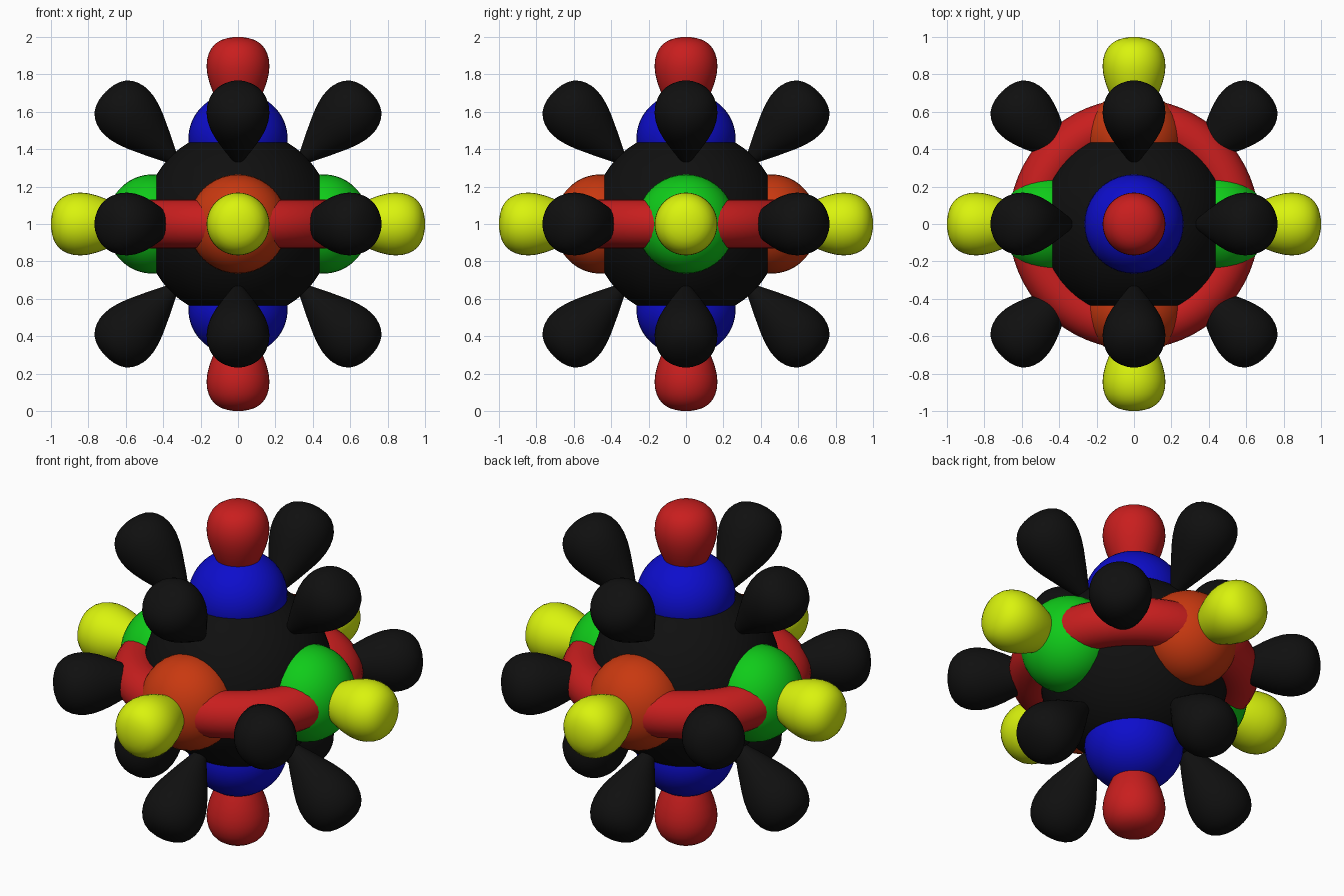
import bpy
from math import cos, sin, pi
from mathutils import Vector

if "Cube" in bpy.data.objects:
    bpy.data.objects.remove(bpy.data.objects["Cube"])

CENTRE = Vector((0, 0, 1))


def material(name, rgb):
    m = bpy.data.materials.new(name)
    m.diffuse_color = (*rgb, 1)
    m.use_nodes = True
    m.node_tree.nodes["Principled BSDF"].inputs["Base Color"].default_value = m.diffuse_color
    return m


RED = material("red", (0.58, 0.013, 0.013))
YELLOW = material("yellow", (0.7, 0.9, 0.004))
BLUE = material("blue", (0.004, 0.004, 0.6))
GREEN = material("green", (0.005, 0.6, 0.01))
ORANGE = material("orange", (0.58, 0.04, 0.005))
BLACK = material("black", (0.005, 0.005, 0.005))


def finish(obj, name, mat):
    obj.name = name
    obj.data.materials.append(mat)
    for p in obj.data.polygons:
        p.use_smooth = True


def lathe(name, profile, axis, mat, sides=40):
    """Turn (distance, radius) points about an axis leaving the centre."""
    verts = [(r * cos(2 * pi * i / sides), r * sin(2 * pi * i / sides), d)
             for d, r in profile[1:-1] for i in range(sides)]
    n = len(profile) - 2
    faces = [(k * sides + i, k * sides + (i + 1) % sides,
              (k + 1) * sides + (i + 1) % sides, (k + 1) * sides + i)
             for k in range(n - 1) for i in range(sides)]
    first, last = len(verts), len(verts) + 1
    verts += [(0, 0, profile[0][0]), (0, 0, profile[-1][0])]
    for i in range(sides):
        j = (i + 1) % sides
        faces.append((first, j, i))
        faces.append((last, (n - 1) * sides + i, (n - 1) * sides + j))
    mesh = bpy.data.meshes.new(name)
    mesh.from_pydata(verts, [], faces)
    obj = bpy.data.objects.new(name, mesh)
    bpy.context.collection.objects.link(obj)
    turn = Vector((0, 0, 1)).rotation_difference(Vector(axis).normalized())
    mesh.transform(turn.to_matrix().to_4x4())
    obj.location = CENTRE
    finish(obj, name, mat)


# slim teardrop and broad rounded lobe
teardrop = [(0.42, 0), (0.46, 0.015), (0.5, 0.036), (0.6, 0.086), (0.7, 0.132),
            (0.75, 0.151), (0.8, 0.164), (0.84, 0.168), (0.875, 0.166),
            (0.91, 0.157), (0.94, 0.142), (0.965, 0.12), (0.983, 0.091),
            (0.994, 0.057), (0.999, 0.025), (1.0, 0)]
broad = [(0.46 - 0.245 * cos(pi * k / 24), 0.265 * sin(pi * k / 24))
         for k in range(25)]

# core ball and equator ring
bpy.ops.mesh.primitive_uv_sphere_add(segments=48, ring_count=24, radius=0.51,
                                     location=CENTRE)
finish(bpy.context.object, "core_ball", BLACK)
bpy.ops.mesh.primitive_torus_add(major_radius=0.54, minor_radius=0.13,
                                 major_segments=64, minor_segments=24,
                                 location=CENTRE)
finish(bpy.context.object, "equator_ring", RED)

# lobes along the three axes
for s in (1, -1):
    for axis, label, inner, outer in (((s, 0, 0), "side", GREEN, YELLOW),
                                      ((0, s, 0), "depth", ORANGE, YELLOW),
                                      ((0, 0, s), "vertical", BLUE, RED)):
        lathe(label + "_broad_lobe", broad, axis, inner)
        lathe(label + "_tip_lobe", teardrop, axis, outer)

# twelve diagonal lobes
for a in (1, -1):
    for b in (1, -1):
        for axis in ((a, b, 0), (a, 0, b), (0, a, b)):
            lathe("diagonal_lobe", teardrop, axis, BLACK)
